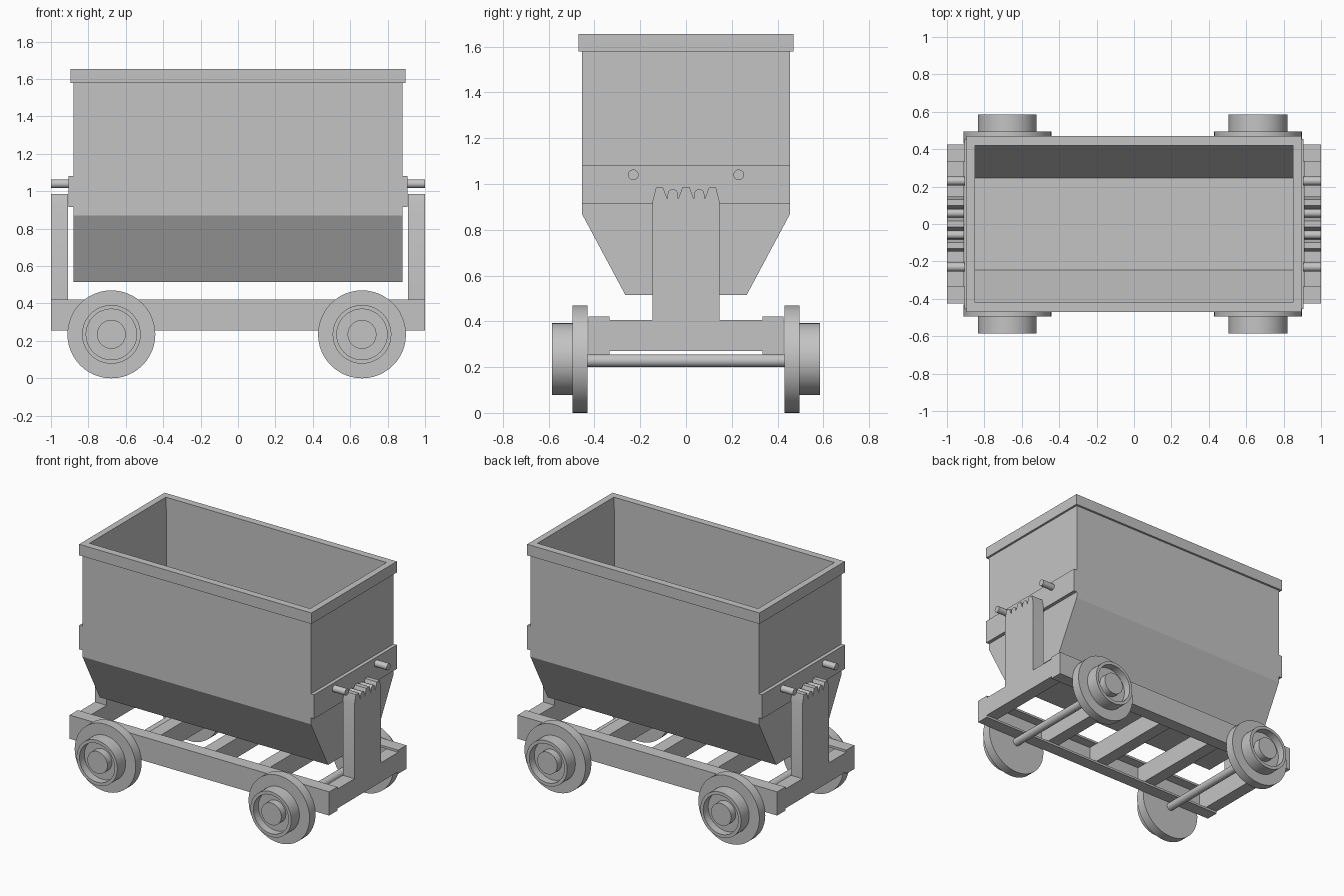
import bpy, bmesh
from math import sin, cos, pi, radians

cube = bpy.data.objects.get("Cube")
if cube:
    bpy.data.objects.remove(cube, do_unlink=True)

grey = bpy.data.materials.new("plain_grey")
grey.use_nodes = True
colour = (0.55, 0.55, 0.55, 1)
grey.diffuse_color = colour
grey.node_tree.nodes["Principled BSDF"].inputs["Base Color"].default_value = colour


def finish(name, bm, smooth=False):
    bmesh.ops.recalc_face_normals(bm, faces=bm.faces)
    mesh = bpy.data.meshes.new(name)
    bm.to_mesh(mesh)
    bm.free()
    mesh.materials.append(grey)
    ob = bpy.data.objects.new(name, mesh)
    bpy.context.scene.collection.objects.link(ob)
    if smooth:
        bpy.ops.object.select_all(action='DESELECT')
        ob.select_set(True)
        bpy.context.view_layer.objects.active = ob
        bpy.ops.object.shade_smooth_by_angle(angle=radians(35))
    return ob


def skin(bm, rings, closed=False):
    """Join rings of points with quads; cap the ends unless closed."""
    loops = [[bm.verts.new(p) for p in ring] for ring in rings]
    pairs = list(zip(loops, loops[1:]))
    if closed:
        pairs.append((loops[-1], loops[0]))
    for a, b in pairs:
        for i in range(len(a)):
            j = (i + 1) % len(a)
            bm.faces.new((a[i], a[j], b[j], b[i]))
    if not closed:
        bm.faces.new(loops[0])
        bm.faces.new(loops[-1])


def prism(name, profile, x0, x1, smooth=False):
    """Extrude a (y, z) profile along x."""
    bm = bmesh.new()
    skin(bm, [[(x, y, z) for y, z in profile] for x in (x0, x1)])
    return finish(name, bm, smooth)


def box(name, x0, x1, y0, y1, z0, z1):
    return prism(name, [(y0, z0), (y1, z0), (y1, z1), (y0, z1)], x0, x1)


def rect_loft(name, levels, closed=False):
    """Stack rectangles given as (half x, half y, z)."""
    bm = bmesh.new()
    skin(bm, [[(-x, -y, z), (x, -y, z), (x, y, z), (-x, y, z)]
              for x, y, z in levels], closed)
    return finish(name, bm)


def lathe_y(name, profile, cx, cz, sign=1, steps=48):
    """Turn a (radius, y) profile around an axis along y."""
    bm = bmesh.new()
    turns = [2 * pi * i / steps for i in range(steps)]
    skin(bm, [[(cx + r * cos(t), sign * y, cz + r * sin(t)) for t in turns]
              for r, y in profile])
    return finish(name, bm, True)


def disc(cy, cz, r, steps=24):
    return [(cy + r * cos(2 * pi * i / steps), cz + r * sin(2 * pi * i / steps))
            for i in range(steps)]


# Open hopper with tapered lower sides, and its rim
rect_loft("hopper", [(0.88, 0.265, 0.515), (0.88, 0.455, 0.87), (0.88, 0.455, 1.58),
                     (0.85, 0.425, 1.58), (0.85, 0.425, 0.88), (0.85, 0.247, 0.545)])
rect_loft("hopper_rim", [(0.895, 0.47, 1.578), (0.895, 0.47, 1.655),
                         (0.85, 0.42, 1.655), (0.85, 0.42, 1.578)], closed=True)

# End frame outline: beam with an upright whose top is toothed
half = [(0, 0.985), (0.016, 0.985), (0.034, 0.935)]
half += [(0.058 - 0.022 * cos(pi * i / 10), 0.955 + 0.022 * sin(pi * i / 10))
         for i in range(11)]
half += [(0.082, 0.935), (0.1, 0.985), (0.131, 0.985), (0.146, 0.925),
         (0.146, 0.405), (0.405, 0.405), (0.405, 0.27)]
outline = half + [(-y, z) for y, z in reversed(half[1:])]

# Parts repeated at both ends
for side, s in (("left", 1), ("right", -1)):
    prism(f"{side}_end_frame", outline, s * 0.91, s * 1.0, True)
    box(f"{side}_hopper_band", s * 0.875, s * 0.905, -0.455, 0.455, 0.915, 1.082)
    for where, y in (("front", -0.23), ("back", 0.23)):
        prism(f"{side}_{where}_pin", disc(y, 1.04, 0.023), s * 0.9, s * 1.0, True)

# Channel-shaped side rails, open inward
rail = [(0.425, 0.255), (0.425, 0.42), (0.335, 0.42), (0.335, 0.405),
        (0.405, 0.405), (0.405, 0.27), (0.335, 0.27), (0.335, 0.255)]
for side, s in (("front", -1), ("back", 1)):
    prism(f"{side}_rail", [(s * y, z) for y, z in rail], -1, 1)

# Cross beams between the rails
for i, x in enumerate((-0.42, 0, 0.42)):
    box(f"cross_beam_{i + 1}", x - 0.045, x + 0.045, -0.405, 0.405, 0.27, 0.405)

# Flanged wheels with recessed faces and hubs, joined by axles
wheel = [(0.002, 0.43), (0.235, 0.43), (0.235, 0.495), (0.157, 0.495), (0.157, 0.585),
         (0.135, 0.585), (0.135, 0.53), (0.077, 0.53), (0.077, 0.58), (0.002, 0.58)]
for side, x in (("left", 0.663), ("right", -0.677)):
    for where, s in (("front", -1), ("back", 1)):
        lathe_y(f"{where}_{side}_wheel", wheel, x, 0.235, s)
    lathe_y(f"{side}_axle", [(0.028, -0.435), (0.028, 0.435)], x, 0.228, steps=24)
